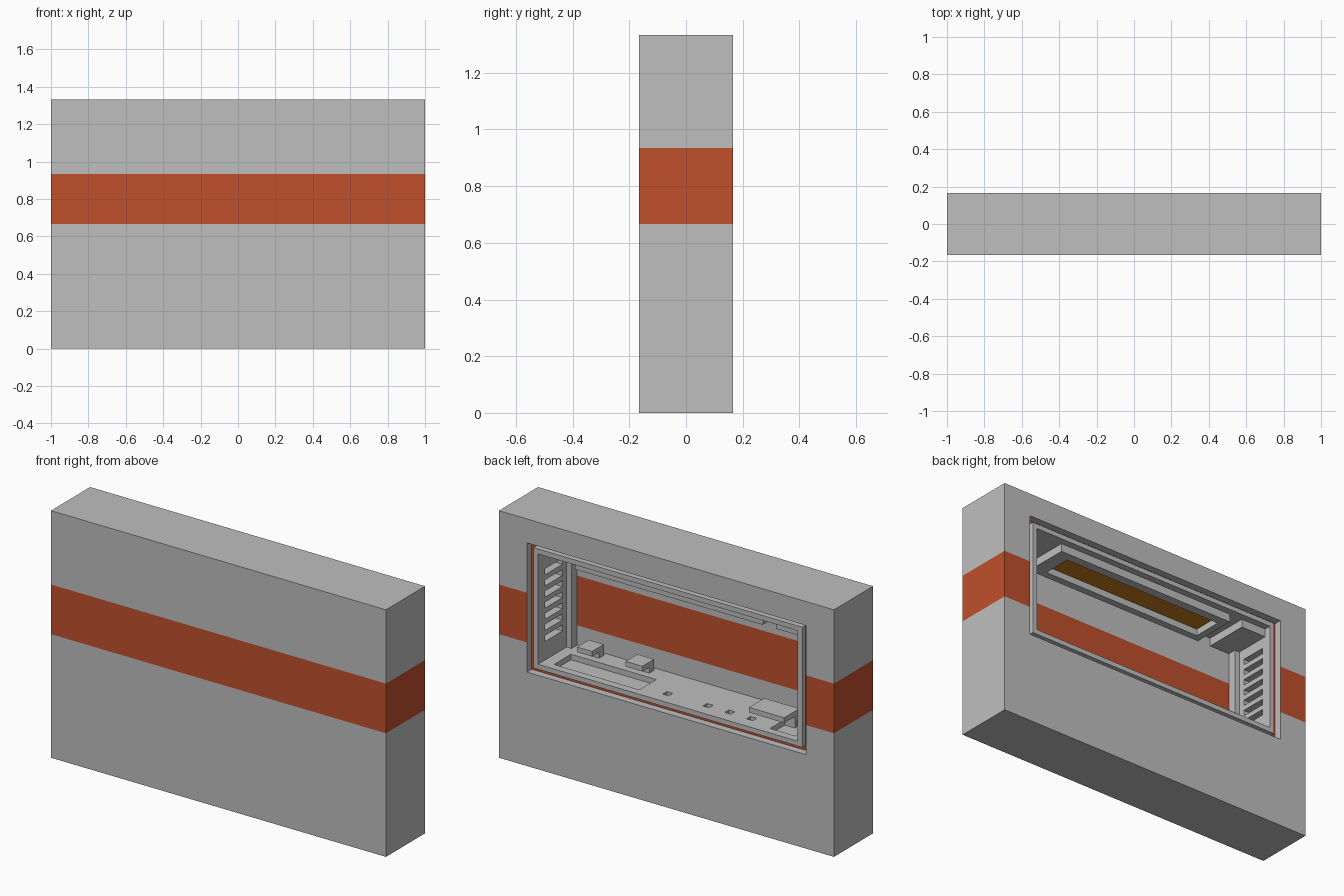
import bpy, bmesh
from mathutils import Vector

if "Cube" in bpy.data.objects:
    bpy.data.objects.remove(bpy.data.objects["Cube"])

BACK = 1 / 6          # y of the rear face
TOP = 4 / 3           # overall height


def material(name, rgb):
    m = bpy.data.materials.new(name)
    m.diffuse_color = (*rgb, 1)
    m.use_nodes = True
    m.node_tree.nodes["Principled BSDF"].inputs["Base Color"].default_value = m.diffuse_color
    return m


GRAY = material("light gray", (0.52, 0.52, 0.52))
ORANGE = material("burnt orange", (0.53, 0.08, 0.025))
GOLD = material("gold", (0.56, 0.21, 0.01))


def box(name, x, d, z, mat=GRAY):
    """Box from x, depth-behind-rear-face and z ranges."""
    lo = Vector((x[0], BACK - d[1], z[0]))
    hi = Vector((x[1], BACK - d[0], z[1]))
    bm = bmesh.new()
    bmesh.ops.create_cube(bm, size=1)
    for v in bm.verts:
        v.co = Vector([lo[i] + (v.co[i] + 0.5) * (hi[i] - lo[i]) for i in range(3)])
    me = bpy.data.meshes.new(name)
    bm.to_mesh(me)
    bm.free()
    me.materials.append(mat)
    ob = bpy.data.objects.new(name, me)
    bpy.context.collection.objects.link(ob)
    return ob


def cut(target, x, d, z):
    cutter = box("cutter", x, d, z)
    cutter.hide_render = True
    mod = target.modifiers.new("cut", 'BOOLEAN')
    mod.operation = 'DIFFERENCE'
    mod.solver = 'EXACT'
    mod.object = cutter
    bpy.context.view_layer.objects.active = target
    bpy.ops.object.modifier_apply(modifier=mod.name)
    bpy.data.objects.remove(cutter)


# Body with a shallow rear step and a deep cavity
W, Z0, Z1, DEEP = 0.775, 0.56, 1.155, 0.303
body = box("body", (-1, 1), (0, 1 / 3), (0, TOP))
cut(body, (-0.833, 0.833), (-0.1, 0.04), (0.507, 1.204))
cut(body, (-W, W), (-0.1, DEEP), (Z0, Z1))

# Vent slots in both side walls
for i in range(7):
    z = 0.66 + i * 0.06
    for s in (-1, 1):
        cut(body, sorted((s * 0.74, s * 0.83)), (0.07, 0.22), (z, z + 0.032))

# Floor pits and small sockets
cut(body, (0.2, 0.71), (0.055, 0.2), (Z0 - 0.03, Z0 + 0.02))
cut(body, (-0.73, -0.58), (0.055, 0.2), (Z0 - 0.03, Z0 + 0.02))
for x in (0.06, -0.18, -0.31, -0.44):
    cut(body, (x - 0.018, x + 0.018), (0.08, 0.115), (Z0 - 0.03, Z0 + 0.02))

# Stripe around the outside and inside front wall, plus the seal groove
S0, S1 = 0.667, 0.935
me = body.data
me.materials.clear()
me.materials.append(GRAY)
me.materials.append(ORANGE)
bm = bmesh.new()
bm.from_mesh(me)
for z in (S0, S1):
    bmesh.ops.bisect_plane(bm, geom=bm.verts[:] + bm.edges[:] + bm.faces[:],
                           plane_co=(0, 0, z), plane_no=(0, 0, 1))
for f in bm.faces:
    c = f.calc_center_median()
    depth = BACK - c.y
    facing_y = abs(f.normal.y) > 0.9
    outer = abs(c.x) > 0.99 or (facing_y and (depth < 0.01 or depth > 0.29))
    groove = facing_y and abs(depth - 0.04) < 0.005
    f.material_index = int(groove or (outer and S0 < c.z < S1))
bm.to_mesh(me)
bm.free()

# Raised rim around the opening
R, RB, RT = 0.803, 0.533, 1.182
for s, side in ((-1, "left"), (1, "right")):
    box("rim_" + side, sorted((s * W, s * R)), (0.012, 0.041), (RB, RT))
box("rim_bottom", (-W, W), (0.012, 0.041), (RB, Z0))
box("rim_top", (-W, W), (0.012, 0.041), (Z1, RT))

# Corner columns beside the front wall
for s, side in ((-1, "left"), (1, "right")):
    box("column_" + side, sorted((s * 0.745, s * W)), (0.255, DEEP), (Z0, Z1))

# Lamp frame hanging from the ceiling with a gold panel inside
LZ = (1.11, Z1)
box("lamp_frame_rear", (-0.54, 0.58), (0.05, 0.1), LZ)
box("lamp_frame_front", (-0.54, 0.58), (0.265, DEEP), LZ)
box("lamp_frame_right", (0.5, 0.58), (0.1, 0.265), LZ)
box("lamp_frame_left", (-0.54, -0.5), (0.1, 0.265), LZ)
box("lamp_panel", (-0.5, 0.5), (0.1, 0.265), (1.147, Z1), GOLD)
box("ceiling_block", (-W, -0.62), (0.05, DEEP), LZ)
box("ceiling_tab", (0.66, 0.72), (0.25, DEEP), (1.11, Z1))

# Brackets on the floor: a plate on a rear leg
for name, x, d in (("bracket_a", (0.57, 0.66), (0.18, 0.28)),
                   ("bracket_b", (0.27, 0.37), (0.18, 0.28)),
                   ("bracket_c", (-0.64, -0.43), (0.09, 0.22))):
    box(name + "_plate", x, d, (0.592, 0.62))
    box(name + "_leg", x, (d[1] - 0.04, d[1]), (Z0 - 0.03, 0.592))
